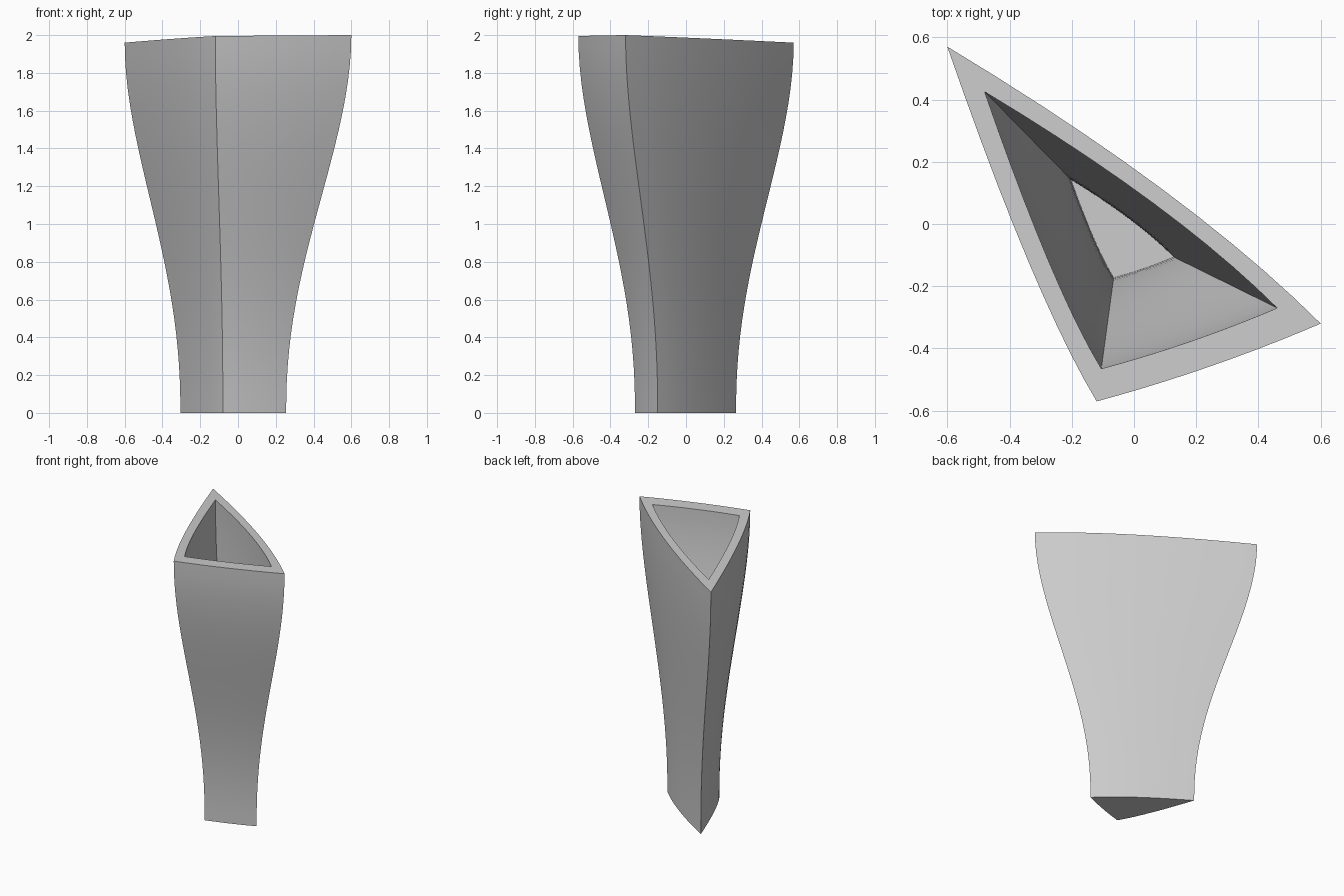
import bpy, bmesh, math
from mathutils import Vector

cube = bpy.data.objects.get("Cube")
if cube:
    bpy.data.objects.remove(cube, do_unlink=True)

SEGMENTS, RINGS, FLOOR = 10, 24, 0.15

# Triangle corners (back, front, side) at the foot and at the rim
OUTER = ([(-0.305, 0.265), (-0.08, -0.27), (0.255, -0.15)],
         [(-0.60, 0.57), (-0.12, -0.57), (0.60, -0.32)])
INNER = ([(-0.20, 0.14), (-0.065, -0.17), (0.125, -0.105)],
         [(-0.48, 0.425), (-0.105, -0.465), (0.46, -0.27)])
# Control point offset from the middle of each side, at the outer rim
BULGE = [(0.04, -0.238), (0.01, -0.025), (0.18, -0.025)]


def flare(t):
    t = t ** 1.15
    return t * t * (3 - 2 * t)


def section(corners, t, bulge):
    """Bowed triangle at height fraction t, under a slightly tilted rim plane."""
    w = flare(t)
    pts = [Vector(a).lerp(Vector(b), w) for a, b in zip(*corners)]
    swell = bulge[0] + (bulge[1] - bulge[0]) * w
    ring = []
    for i, a in enumerate(pts):
        b = pts[(i + 1) % 3]
        mid = (a + b) / 2 + Vector(BULGE[i]) * swell
        for k in range(SEGMENTS):
            s = k / SEGMENTS
            p = a * (1 - s) ** 2 + mid * 2 * s * (1 - s) + b * s * s
            top = 1.983 + 0.0153 * p.x - 0.0242 * p.y
            ring.append((p.x, p.y, t * top))
    return ring


# Outer wall going up, then inner wall going down to the floor
heights = [i / RINGS for i in range(RINGS + 1)]
low = FLOOR / 2
rings = [section(OUTER, t, (0.47, 1)) for t in heights]
rings += [section(INNER, low + (1 - low) * t, (0.27, 0.785)) for t in reversed(heights)]

bm = bmesh.new()
loops = [[bm.verts.new(p) for p in ring] for ring in rings]
count = 3 * SEGMENTS
for a, b in zip(loops, loops[1:]):
    for i in range(count):
        j = (i + 1) % count
        bm.faces.new((a[i], a[j], b[j], b[i]))
bm.faces.new(loops[0][::-1])
bm.faces.new(loops[-1])
bmesh.ops.recalc_face_normals(bm, faces=bm.faces)

mesh = bpy.data.meshes.new("vase")
bm.to_mesh(mesh)
bm.free()
vase = bpy.data.objects.new("vase", mesh)
bpy.context.collection.objects.link(vase)

# Plain grey finish
grey = bpy.data.materials.new("light grey")
grey.use_nodes = True
colour = (0.6, 0.6, 0.6, 1)
grey.diffuse_color = colour
grey.node_tree.nodes["Principled BSDF"].inputs["Base Color"].default_value = colour
mesh.materials.append(grey)

bpy.ops.object.select_all(action="DESELECT")
vase.select_set(True)
bpy.context.view_layer.objects.active = vase
bpy.ops.object.shade_smooth_by_angle(angle=math.radians(30))
